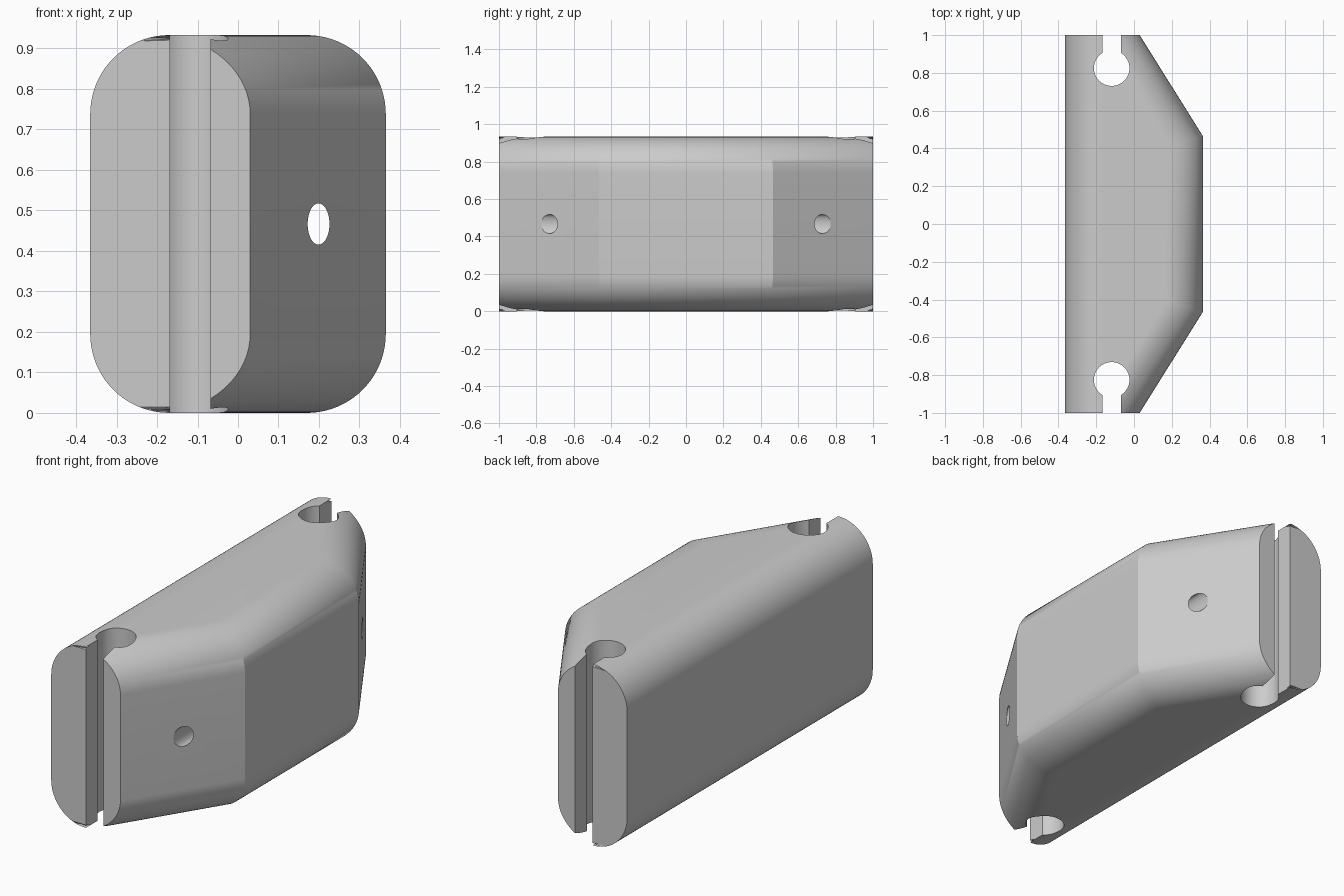
import bpy
import bmesh
from math import sin, cos, pi, asin, hypot, radians

if "Cube" in bpy.data.objects:
    bpy.data.objects.remove(bpy.data.objects["Cube"], do_unlink=True)

# Main dimensions
HALF_W, END_X, BEND_Y = 0.365, 0.03, 0.465
HEIGHT, FILLET, STEPS = 0.933, 0.195, 20
KEY_X, KEY_Y, KEY_R, SLOT = -0.118, 0.825, 0.094, 0.05

grey = bpy.data.materials.new("plain grey")
grey.use_nodes = True
colour = (0.6, 0.6, 0.6, 1)
grey.diffuse_color = colour
grey.node_tree.nodes["Principled BSDF"].inputs["Base Color"].default_value = colour


def loft(name, rings):
    """Skin closed rings of equal length and cap both ends."""
    bm = bmesh.new()
    loops = [[bm.verts.new(p) for p in ring] for ring in rings]
    n = len(loops[0])
    for a, b in zip(loops, loops[1:]):
        for i in range(n):
            j = (i + 1) % n
            bm.faces.new((a[i], a[j], b[j], b[i]))
    bm.faces.new(loops[0][::-1])
    bm.faces.new(loops[-1])
    bmesh.ops.recalc_face_normals(bm, faces=bm.faces)
    mesh = bpy.data.meshes.new(name)
    bm.to_mesh(mesh)
    bm.free()
    mesh.materials.append(grey)
    obj = bpy.data.objects.new(name, mesh)
    bpy.context.collection.objects.link(obj)
    return obj


def outline(inset, z):
    """Block outline with its long sides moved inwards and its ends kept."""
    run, rise = HALF_W - END_X, 1 - BEND_Y
    length = hypot(run, rise)
    end_x = END_X - inset * length / rise
    bend_y = BEND_Y - inset * (1 - rise / length) * length / run
    # Where the fillets meet, stop inside the slot
    tip_x = max(end_x, KEY_X)
    tip_y = 1 - (tip_x - end_x) * rise / run
    half = [(-HALF_W + inset, 1), (tip_x, tip_y), (HALF_W - inset, bend_y)]
    return [(x, -y, z) for x, y in half] + [(x, y, z) for x, y in half[::-1]]


# Block with rounded long edges
angles = [pi / 2 * i / STEPS for i in range(STEPS + 1)]
low = [(FILLET * (1 - sin(a)), FILLET * (1 - cos(a))) for a in angles]
rings = [outline(d, z) for d, z in low]
rings += [outline(d, HEIGHT - z) for d, z in low[::-1]]
block = loft("block", rings)

# Keyhole slots through both ends
cutters = []
gap = asin(SLOT / KEY_R)
for side in (-1, 1):
    turns = [pi / 2 + gap + (2 * pi - 2 * gap) * i / 48 for i in range(49)]
    key = [(KEY_X + KEY_R * cos(t), KEY_Y + KEY_R * sin(t)) for t in turns]
    key += [(KEY_X + SLOT, 1.1), (KEY_X - SLOT, 1.1)]
    cutters.append(loft("keyhole_cutter", [
        [(x, side * y, z) for x, y in key] for z in (-0.1, HEIGHT + 0.1)]))

# Oval bore running lengthwise between the slanted faces
oval = [2 * pi * i / 40 for i in range(40)]
cutters.append(loft("bore_cutter", [
    [(0.199 + 0.027 * cos(t), y, HEIGHT / 2 + 0.051 * sin(t)) for t in oval]
    for y in (-1.1, 1.1)]))

bpy.ops.object.select_all(action="DESELECT")
block.select_set(True)
bpy.context.view_layer.objects.active = block
for cutter in cutters:
    cutter.hide_render = True
    cut = block.modifiers.new("cut", "BOOLEAN")
    cut.operation, cut.solver, cut.object = "DIFFERENCE", "EXACT", cutter
    bpy.ops.object.modifier_apply(modifier=cut.name)
    bpy.data.objects.remove(cutter, do_unlink=True)

bpy.ops.object.shade_smooth_by_angle(angle=radians(30))
